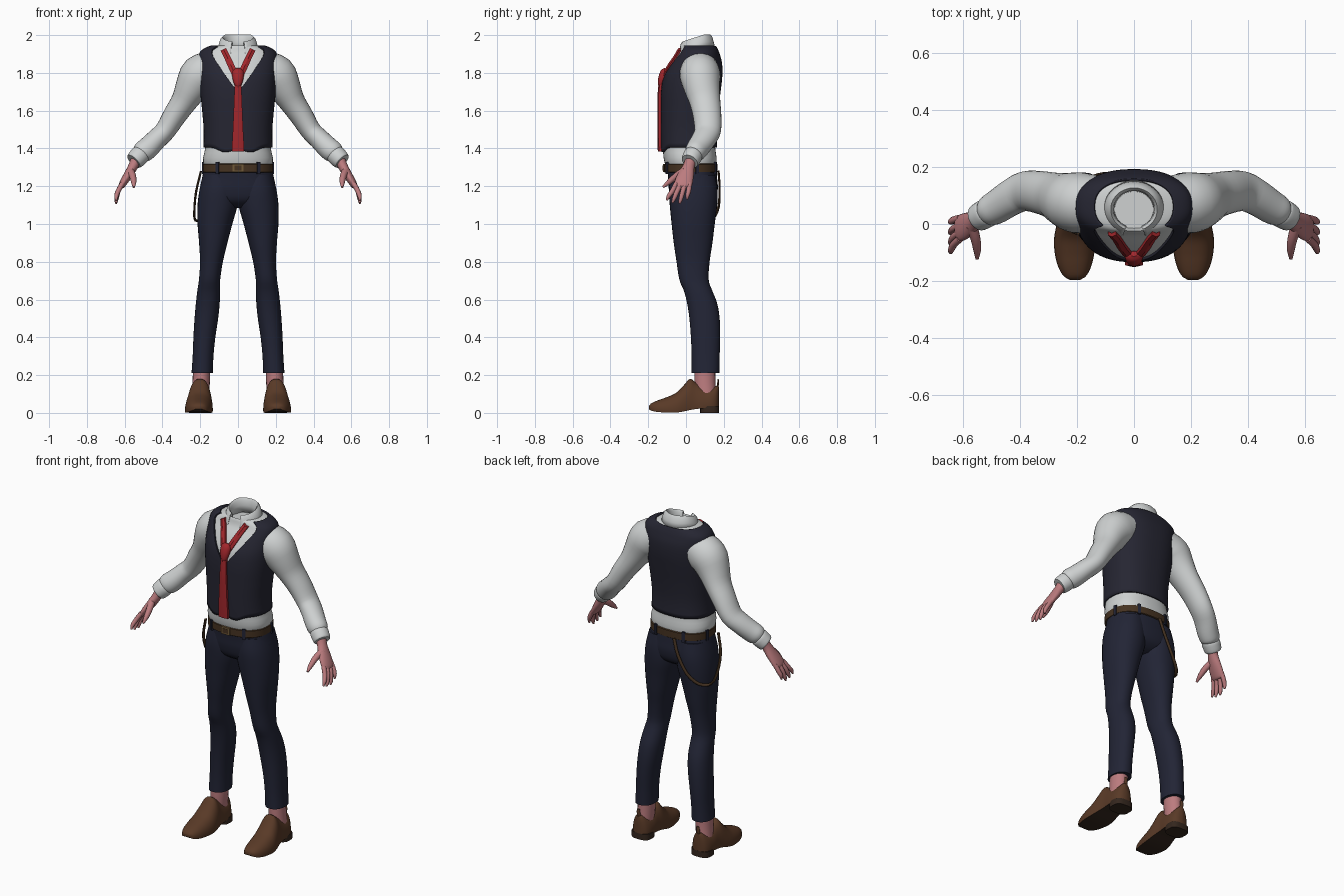
import bpy, bmesh, math
from mathutils import Vector

if "Cube" in bpy.data.objects:
    bpy.data.objects.remove(bpy.data.objects["Cube"])


def material(name, rgb):
    m = bpy.data.materials.new(name)
    m.diffuse_color = (*rgb, 1)
    m.use_nodes = True
    m.node_tree.nodes["Principled BSDF"].inputs["Base Color"].default_value = m.diffuse_color
    return m


WHITE = material("white_cotton", (.62, .64, .64))
VEST = material("dark_vest_cloth", (.019, .019, .032))
NAVY = material("navy_trouser_cloth", (.016, .018, .036))
RED = material("red_silk", (.36, .02, .025))
SKIN = material("skin", (.5, .2, .21))
BROWN = material("brown_shoe_leather", (.10, .042, .02))
BELT = material("dark_belt_leather", (.06, .032, .015))
SOLE = material("dark_sole", (.035, .02, .013))
BRASS = material("dull_brass", (.16, .10, .04))


def interp(table, k):
    """Smooth interpolation of rows (key, values...) at key k."""
    t = sorted(table)
    k = min(max(k, t[0][0]), t[-1][0])
    i = next(j for j in range(len(t) - 1) if k <= t[j + 1][0])
    a, b = t[i], t[i + 1]
    p, q = t[max(i - 1, 0)], t[min(i + 2, len(t) - 1)]
    h = b[0] - a[0]
    u = (k - a[0]) / h
    out = []
    for c in range(1, len(a)):
        ma = (b[c] - p[c]) / (b[0] - p[0]) * h
        mb = (q[c] - a[c]) / (q[0] - a[0]) * h
        out.append((2*u**3 - 3*u*u + 1)*a[c] + (u**3 - 2*u*u + u)*ma
                   + (3*u*u - 2*u**3)*b[c] + (u**3 - u*u)*mb)
    return out


def build(name, verts, faces, mat, mirror=False, solid=0, angle=45):
    me = bpy.data.meshes.new(name)
    me.from_pydata([tuple(v) for v in verts], [], faces)
    bm = bmesh.new()
    bm.from_mesh(me)
    bmesh.ops.recalc_face_normals(bm, faces=bm.faces)
    bm.to_mesh(me)
    bm.free()
    ob = bpy.data.objects.new(name, me)
    bpy.context.collection.objects.link(ob)
    me.materials.append(mat)
    bpy.ops.object.select_all(action='DESELECT')
    ob.select_set(True)
    bpy.context.view_layer.objects.active = ob
    bpy.ops.object.shade_smooth_by_angle(angle=math.radians(angle))
    if solid:
        s = ob.modifiers.new("thickness", 'SOLIDIFY')
        s.thickness, s.offset = solid, 1
    if mirror:
        ob.modifiers.new("mirror", 'MIRROR')
    return ob


def loft(name, rings, mat, cap=True, closed=True, **kw):
    n = len(rings[0])
    faces = [(r*n + i, r*n + (i+1) % n, (r+1)*n + (i+1) % n, (r+1)*n + i)
             for r in range(len(rings) - 1) for i in range(n if closed else n - 1)]
    if cap:
        faces += [tuple(range(n))[::-1], tuple((len(rings)-1)*n + i for i in range(n))]
    return build(name, [v for r in rings for v in r], faces, mat, **kw)


def spow(v, e):
    return math.copysign(abs(v) ** e, v)


def oval(cx, rx, yf, yb, z, a, n=2.4):
    """Point on a rounded section; angle 0 faces the front."""
    return (cx + rx*spow(math.sin(a), 2/n), (yf+yb)/2 - (yb-yf)/2*spow(math.cos(a), 2/n), z)


def angles(n):
    return [2*math.pi*i/n for i in range(n)]


def tube(name, pts, mat, n=20, step=3, mirror=True):
    """Tapered limb through rows (x, y, z, side radius, y radius)."""
    table = [(i, *p) for i, p in enumerate(pts)]
    s = [interp(table, i/step) for i in range((len(pts)-1)*step + 1)]
    rings = []
    for i, p in enumerate(s):
        t = (Vector(s[min(i+1, len(s)-1)][:3]) - Vector(s[max(i-1, 0)][:3])).normalized()
        ey = (Vector((0, 1, 0)) - t*t.y).normalized()
        es = t.cross(ey)
        rings.append([Vector(p[:3]) + es*p[3]*math.cos(a) + ey*p[4]*math.sin(a) for a in angles(n)])
    return loft(name, rings, mat, mirror=mirror)


def box(name, c, size, mat, rot=0):
    vs = [(x*size[0]/2, y*size[1]/2, z*size[2]/2) for x in (-1, 1) for y in (-1, 1) for z in (-1, 1)]
    ob = build(name, vs, [(0, 1, 3, 2), (4, 6, 7, 5), (0, 4, 5, 1), (2, 3, 7, 6), (0, 2, 6, 4), (1, 5, 7, 3)], mat)
    ob.location, ob.rotation_euler.z = c, rot
    return ob


# Torso rows: z, half width, front y, back y
TORSO = [(1.30, .176, -.105, .16), (1.34, .186, -.117, .163), (1.40, .174, -.122, .155),
         (1.50, .172, -.124, .152), (1.60, .180, -.124, .16), (1.70, .19, -.122, .173),
         (1.78, .195, -.110, .182), (1.85, .197, -.076, .181), (1.90, .195, -.042, .168),
         (1.92, .176, -.034, .16), (1.935, .14, -.03, .152), (1.945, .10, -.025, .14)]


def torso(a, z):
    rx, yf, yb = interp(TORSO, z)
    return oval(0, rx, yf, yb, z, a)


def chest_y(x, z):
    rx, yf, yb = interp(TORSO, z)
    return (yf+yb)/2 - (yb-yf)/2*(1 - min(abs(x)/rx, 1)**2.4)**(1/2.4)


# Shirt body, ending in a sunken neck opening
zs = [1.30 + .645*(1 - (1 - i/40)**1.6) for i in range(41)]
rings = [[torso(a, z) for a in angles(64)] for z in zs]
rings += [[oval(0, .075, -.015, .12, 1.915, a) for a in angles(64)]]
loft("shirt_body", rings, WHITE)

# Waistcoat with V neck and slightly dipped front hem
cols = []
for a in angles(96):
    f = min(a, 2*math.pi - a)
    top = 1.70 + .236*min(1, f/.85)**.9
    hem = 1.405 - .025*math.exp(-((f - .3)/.3)**2)
    cols.append([torso(a, hem + (top-hem)*(1 - (1 - j/36)**1.6)) for j in range(37)])
loft("waistcoat", list(zip(*cols)), VEST, cap=False, solid=.01)

# Sleeves and cuffs
tube("sleeve", [(.13, .07, 1.82, .10, .10), (.20, .075, 1.785, .11, .107), (.245, .085, 1.72, .09, .095),
                (.285, .10, 1.65, .07, .082), (.335, .112, 1.575, .062, .075), (.385, .115, 1.495, .055, .07),
                (.43, .095, 1.45, .055, .065), (.475, .065, 1.405, .058, .06), (.505, .048, 1.38, .057, .055),
                (.52, .04, 1.365, .045, .045)], WHITE, n=28)
tube("cuff", [(.512, .044, 1.373, .048, .046), (.52, .038, 1.364, .052, .051),
              (.545, .024, 1.338, .049, .049), (.552, .02, 1.331, .044, .045)], WHITE, n=28)

# Hands
tube("palm", [(.535, .03, 1.35, .03, .032), (.553, .016, 1.31, .026, .03), (.575, .003, 1.27, .024, .04),
              (.60, -.01, 1.23, .021, .047), (.618, -.017, 1.20, .016, .045), (.623, -.018, 1.19, .006, .03)], SKIN)
for i, (tip_y, tip_z) in enumerate([(-.102, 1.125), (-.072, 1.112), (-.034, 1.108), (.005, 1.13)]):
    ky = -.052 + .024*i
    tube("finger_%d" % (i + 1), [(.612, ky, 1.215, .013, .013), (.634, ky*.6 + tip_y*.4, 1.175, .013, .013),
                                 (.644, ky*.2 + tip_y*.8, tip_z + .022, .011, .011),
                                 (.645, tip_y, tip_z, .005, .005)], SKIN, n=10)
tube("thumb", [(.572, -.005, 1.285, .02, .02), (.558, -.05, 1.255, .018, .018),
               (.552, -.09, 1.222, .014, .014), (.552, -.122, 1.195, .006, .006)], SKIN, n=10)

# Folded collar, open at the front: radius offset and height along its profile
rings = []
for r, z in [(.072, 1.92), (.074, 1.96), (.076, 1.99), (.082, 2.0), (.09, 1.99), (.098, 1.965), (.106, 1.935)]:
    row = []
    for i in range(41):
        a = .38 + (2*math.pi - .76)*i/40
        y = .052 - r*.92*math.cos(a)
        drop = .04*max(0, math.cos(a))**2 * (1 if r > .1 else 0)
        tilt = -.32*max(0, .10 - y)
        row.append((r*math.sin(a), y - drop*.3, z + tilt - drop))
    rings.append(row)
loft("collar", rings, WHITE, cap=False, closed=False, solid=.004, angle=60)


# Necktie
def ribbon(name, pts, lift, mirror=False):
    rows = []
    for i, (x, z, w) in enumerate(pts):
        p, q = pts[max(i-1, 0)], pts[min(i+1, len(pts)-1)]
        d = Vector((q[0]-p[0], q[1]-p[1])).normalized()
        rows.append([Vector((x + d.y*w*s, chest_y(x, z) - lift - .006*(1-abs(s)), z - d.x*w*s)) for s in (-1, 0, 1)])
    back = [[v + Vector((0, .013, 0)) for v in r[::-1]] for r in rows]
    loft(name, [r + b for r, b in zip(rows, back)], RED, mirror=mirror, angle=30)


ribbon("tie_tail", [(0, 1.75, .017), (0, 1.68, .02), (0, 1.60, .023), (0, 1.50, .027), (0, 1.43, .031), (0, 1.385, .031)], .022)
ribbon("tie_band", [(.078, 1.925, .016), (.06, 1.89, .016), (.042, 1.85, .017), (.024, 1.81, .017), (.012, 1.78, .014)], .013, True)
tube("tie_knot", [(0, -.105, 1.822, .014, .01), (0, -.113, 1.805, .03, .022), (0, -.126, 1.77, .029, .022),
                  (0, -.135, 1.735, .018, .014), (0, -.135, 1.728, .008, .006)], RED, n=14, mirror=False)

# Trousers: seat and legs
SEAT = [(1.30, .178, -.10, .16), (1.24, .191, -.094, .165), (1.18, .2, -.09, .168),
        (1.12, .175, -.07, .15), (1.085, .08, -.02, .10)]
loft("trouser_seat", [[oval(0, *interp(SEAT, 1.085 + .215*i/14), 1.085 + .215*i/14, a) for a in angles(48)]
                      for i in range(15)], NAVY)
# Leg rows: z, inner x, outer x, front y, back y
LEG = [(1.26, .002, .185, -.08, .155), (1.18, 0, .204, -.09, .167), (1.10, .003, .214, -.086, .165),
       (1.0, .03, .214, -.076, .152), (.9, .056, .206, -.065, .14), (.8, .08, .201, -.05, .125),
       (.7, .095, .207, -.034, .12), (.65, .095, .215, -.012, .138), (.58, .097, .223, .006, .165),
       (.5, .105, .23, .018, .178), (.4, .12, .236, .026, .181), (.3, .13, .24, .03, .178), (.21, .133, .246, .03, .176)]
rings = []
for i in range(43):
    z = .21 + 1.05*i/42
    xi, xo, yf, yb = interp(LEG, z)
    rings.append([oval((xi+xo)/2, (xo-xi)/2, yf, yb, z, a, 2.2) for a in angles(32)])
loft("trouser_leg", rings, NAVY, mirror=True)

# Belt, loops, buckle and hanging strap
loft("belt", [[oval(0, .186-d, -.116+d, .168-d, z, a) for a in angles(64)]
              for d, z in ((.006, 1.272), (0, 1.276), (0, 1.316), (.006, 1.32))], BELT)
for i, a in enumerate((.55, 1.75, math.pi - .45, math.pi + .45, -1.75, -.55)):
    x, y, z = oval(0, .186, -.116, .168, 1.296, a)
    nrm = math.atan2(spow(math.sin(a), 1.17)/.186, spow(math.cos(a), 1.17)/.142)
    box("belt_loop_%d" % (i + 1), (x, y, z), (.018, .012, .062), NAVY, nrm)
box("buckle", (0, -.118, 1.296), (.056, .008, .044), BRASS)
box("buckle_inset", (0, -.122, 1.296), (.036, .004, .026), BELT)
tube("hanging_strap", [(-.04, .172, 1.28, .01, .006), (-.07, .178, 1.19, .01, .006), (-.125, .172, 1.09, .01, .007),
                       (-.185, .14, 1.03, .009, .009), (-.225, .08, 1.02, .007, .011), (-.231, .03, 1.07, .006, .011),
                       (-.222, -.015, 1.17, .006, .011), (-.196, -.03, 1.28, .006, .01)], BELT, n=10, mirror=False)

# Ankles
tube("ankle", [(.2, .105, .09, .046, .055), (.195, .10, .16, .046, .056), (.192, .10, .24, .046, .055)], SKIN)

# Shoes: y, centre x, half width, bottom z, top z
SHOE = [(-.197, .208, .018, .02, .036), (-.185, .208, .038, .012, .05), (-.15, .209, .058, .005, .066),
        (-.10, .209, .07, .002, .084), (-.05, .207, .074, .002, .108), (-.01, .204, .07, .008, .148),
        (.02, .202, .064, .015, .18), (.05, .201, .06, .02, .163), (.10, .2, .06, .025, .135),
        (.14, .2, .055, .025, .135), (.165, .2, .04, .025, .145), (.175, .2, .018, .03, .14)]
rings = []
for i in range(38):
    y = -.197 + .372*i/37
    cx, hw, zb, zt = interp(SHOE, y)
    arc = [math.pi*j/16 for j in range(17)]
    ring = [(cx + hw*spow(math.cos(t), .8)*(1 - .12*math.sin(t)), y, zb + .012 + (zt-zb-.012)*math.sin(t)**.75) for t in arc]
    rings.append(ring + [(cx - hw*.97, y, zb), (cx, y, zb), (cx + hw*.97, y, zb)])
shoe = loft("shoe", rings, BROWN, mirror=True)
shoe.data.materials.append(SOLE)
for p in shoe.data.polygons:
    if p.normal.z < -.6:
        p.material_index = 1
loft("shoe_heel", [[oval(.2, .06, .075, .176, z, a, 3) for a in angles(24)] for z in (0, .036)], SOLE, mirror=True)
tube("heel_tab", [(.2, .164, .12, .012, .006), (.2, .17, .16, .012, .005), (.2, .17, .18, .01, .003)], BROWN, n=10)
